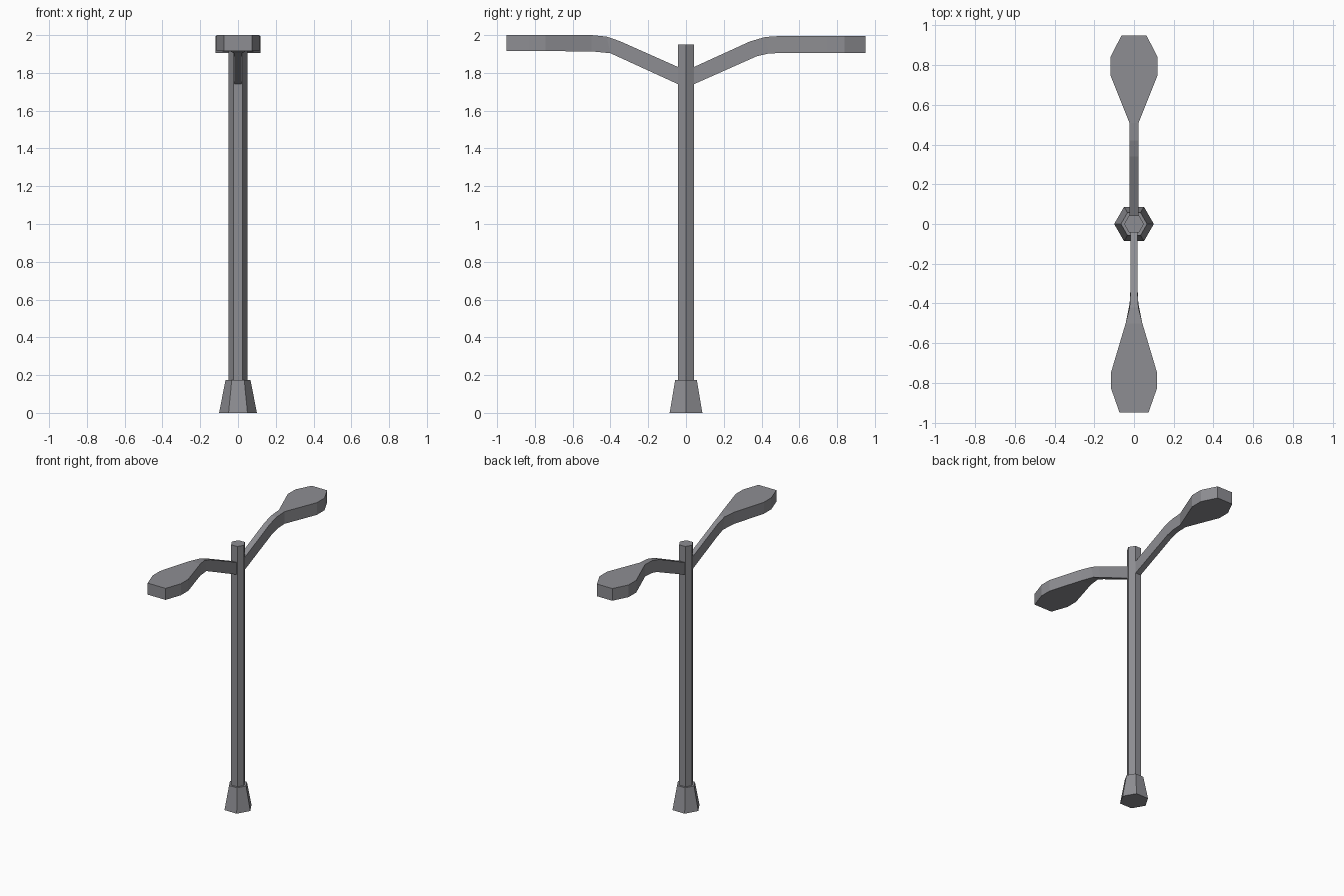
import bpy, bmesh, math

if "Cube" in bpy.data.objects:
    bpy.data.objects.remove(bpy.data.objects["Cube"])

metal = bpy.data.materials.new("grey metal")
metal.diffuse_color = (0.27, 0.27, 0.29, 1)
metal.use_nodes = True
metal.node_tree.nodes["Principled BSDF"].inputs["Base Color"].default_value = metal.diffuse_color


def finish(bm, name):
    bmesh.ops.recalc_face_normals(bm, faces=bm.faces)
    mesh = bpy.data.meshes.new(name)
    bm.to_mesh(mesh)
    bm.free()
    mesh.materials.append(metal)
    obj = bpy.data.objects.new(name, mesh)
    bpy.context.collection.objects.link(obj)


def loft(name, rings):
    """Join equal-sized closed rings of points and cap both ends."""
    bm = bmesh.new()
    rows = [[bm.verts.new(p) for p in ring] for ring in rings]
    n = len(rows[0])
    for a, b in zip(rows, rows[1:]):
        for i in range(n):
            j = (i + 1) % n
            bm.faces.new((a[i], a[j], b[j], b[i]))
    bm.faces.new(rows[0])
    bm.faces.new(rows[-1])
    finish(bm, name)


def hexagon(r, z):
    return [(r * math.cos(math.radians(60 * i)), r * math.sin(math.radians(60 * i)), z)
            for i in range(6)]


def arm(name, sections):
    # each section: half width, y and z of bottom edge, y and z of top edge
    loft(name, [[(-w, yb, zb), (w, yb, zb), (w, yt, zt), (-w, yt, zt)]
                for w, yb, zb, yt, zt in sections])


# Tapered foot and pole, both hexagonal
loft("base", [hexagon(0.10, 0), hexagon(0.066, 0.175)])
loft("pole", [hexagon(0.05, 0.16), hexagon(0.05, 1.95)])

# Back arm with its lamp head
arm("back_arm", [
    (0.022, 0.035, 1.737, 0.035, 1.828),
    (0.022, 0.375, 1.888, 0.34, 1.967),
    (0.022, 0.435, 1.902, 0.42, 1.99),
    (0.023, 0.51, 1.906, 0.51, 1.996),
    (0.119, 0.75, 1.906, 0.75, 1.996),
    (0.119, 0.84, 1.906, 0.84, 1.996),
    (0.063, 0.95, 1.906, 0.95, 1.996),
])

# Front arm, widening earlier into its lamp head
arm("front_arm", [
    (0.018, -0.035, 1.737, -0.035, 1.828),
    (0.018, -0.33, 1.872, -0.35, 1.968),
    (0.022, -0.40, 1.904, -0.42, 1.992),
    (0.042, -0.50, 1.914, -0.50, 2.0),
    (0.115, -0.745, 1.915, -0.745, 2.0),
    (0.115, -0.83, 1.915, -0.83, 2.0),
    (0.073, -0.95, 1.915, -0.95, 2.0),
])
